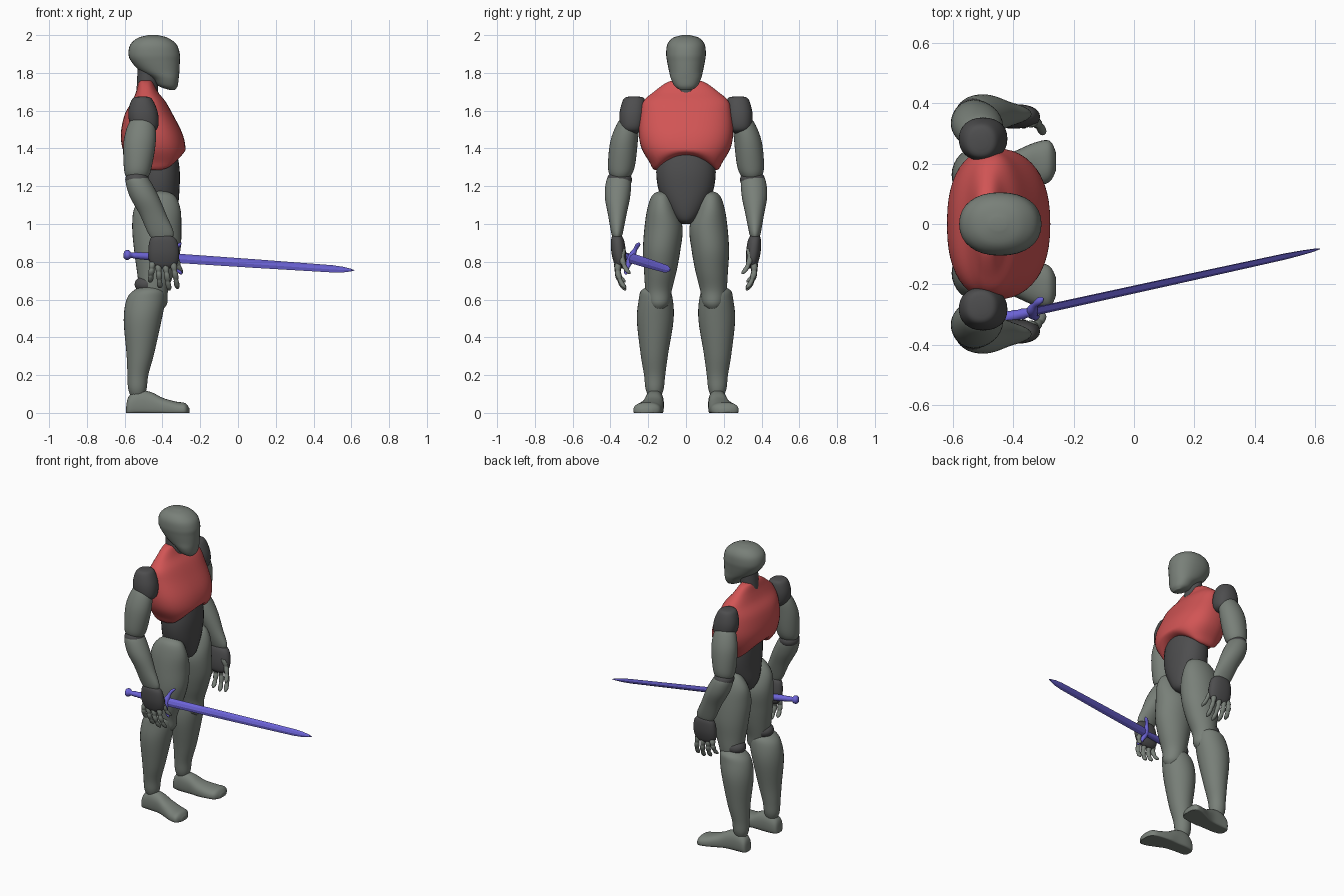
import bpy, bmesh, math
from mathutils import Vector


def material(name, rgb):
    m = bpy.data.materials.new(name)
    m.diffuse_color = (*rgb, 1)
    return m


GREY = material("grey_green", (0.19, 0.215, 0.19))
DARK = material("dark_grey", (0.075, 0.075, 0.077))
RED = material("red", (0.64, 0.09, 0.09))
BLUE = material("violet_blue", (0.15, 0.125, 0.67))


def skin_rings(name, rings, mat, mirror=False, smooth=True):
    """Bridge a list of vertex rings into a closed solid."""
    bm = bmesh.new()
    loops = [[bm.verts.new(p) for p in r] for r in rings]
    n = len(loops[0])
    for a, b in zip(loops, loops[1:]):
        for i in range(n):
            j = (i + 1) % n
            bm.faces.new((a[i], a[j], b[j], b[i]))
    bm.faces.new(loops[0])
    bm.faces.new(loops[-1])
    bmesh.ops.recalc_face_normals(bm, faces=bm.faces)
    for f in bm.faces:
        f.smooth = smooth
    me = bpy.data.meshes.new(name)
    bm.to_mesh(me)
    bm.free()
    me.materials.append(mat)
    ob = bpy.data.objects.new(name, me)
    bpy.context.collection.objects.link(ob)
    if mirror:
        m = ob.modifiers.new("mirror", 'MIRROR')
        m.use_axis = (False, True, False)
        m.use_mirror_merge = False
    return ob


def spline(rows, steps=5):
    """Smooth rows of numbers with a Catmull-Rom curve."""
    out = []
    for i in range(len(rows) - 1):
        p0, p1 = rows[max(i - 1, 0)], rows[i]
        p2, p3 = rows[i + 1], rows[min(i + 2, len(rows) - 1)]
        for s in range(steps):
            t = s / steps
            out.append([0.5 * (2 * b + (c - a) * t + (2 * a - 5 * b + 4 * c - d) * t * t
                               + (3 * b - a - 3 * c + d) * t ** 3)
                        for a, b, c, d in zip(p0, p1, p2, p3)])
    out.append(list(rows[-1]))
    return out


def loft(name, rows, mat, mirror=False, power=2.0, place=None, sides=32):
    """Rows are (height, u0, u1, v0, v1): superellipse slices by their bounds."""
    rings = []
    for h, u0, u1, v0, v1 in spline(rows):
        ring = []
        for k in range(sides):
            a = 2 * math.pi * k / sides
            c, s = math.cos(a), math.sin(a)
            u = (u0 + u1) / 2 + (u1 - u0) / 2 * math.copysign(abs(c) ** (2 / power), c)
            v = (v0 + v1) / 2 + (v1 - v0) / 2 * math.copysign(abs(s) ** (2 / power), s)
            ring.append(place(h, u, v) if place else (u, v, h))
        rings.append(ring)
    return skin_rings(name, rings, mat, mirror)


def centred(rows):
    return [(z, x0, x1, -w, w) for z, x0, x1, w in rows]


def ball(name, c, r, mat):
    rows = [(c[2] + r[2] * math.cos(a), c[0] - r[0] * math.sin(a), c[0] + r[0] * math.sin(a),
             c[1] - r[1] * math.sin(a), c[1] + r[1] * math.sin(a))
            for a in [0.05 + (math.pi - 0.1) * i / 8 for i in range(9)]]
    return loft(name, rows, mat, True)


# Head and neck
loft("head", centred([
    (1.709, -.36, -.335, .03), (1.73, -.42, -.32, .06), (1.77, -.455, -.314, .08),
    (1.81, -.52, -.31, .09), (1.86, -.565, -.308, .10), (1.90, -.58, -.308, .105),
    (1.95, -.57, -.325, .099), (1.985, -.53, -.37, .07), (2.0, -.475, -.425, .02)]),
    GREY, power=2.2)
loft("neck", centred([(1.66, -.54, -.42, .06), (1.75, -.535, -.425, .058),
                      (1.86, -.53, -.43, .056)]), DARK)


# Chest armour with an arched lower rim
def arch(z, x, y):
    if z < 1.4:
        z += 0.09 * max(0, 1 - (y / .16) ** 2) * (1.4 - z) / .13
    return (x, y, z)


loft("chest", centred([
    (1.762, -.51, -.46, .05), (1.75, -.525, -.45, .10), (1.70, -.54, -.425, .17),
    (1.65, -.56, -.385, .225), (1.58, -.60, -.345, .243), (1.48, -.62, -.295, .25),
    (1.40, -.612, -.278, .235), (1.33, -.59, -.288, .195), (1.285, -.56, -.33, .165),
    (1.265, -.50, -.42, .09)]), RED, power=2.4, place=arch, sides=48)
loft("abdomen", centred([
    (1.46, -.52, -.34, .13), (1.3, -.53, -.31, .157), (1.18, -.53, -.31, .145),
    (1.08, -.53, -.32, .10), (1.02, -.50, -.34, .055), (1.0, -.46, -.38, .02)]), DARK, power=2.2)

# Arms
loft("shoulder", [
    (1.675, -.525, -.485, .25, .30), (1.662, -.56, -.455, .22, .33), (1.60, -.58, -.427, .21, .35),
    (1.54, -.575, -.42, .215, .352), (1.50, -.55, -.43, .23, .34), (1.48, -.51, -.46, .26, .30)],
    DARK, True, 2.2)
loft("upper_arm", [
    (1.575, -.53, -.49, .29, .32), (1.54, -.575, -.445, .25, .36), (1.44, -.605, -.435, .255, .40),
    (1.31, -.605, -.455, .27, .413), (1.25, -.592, -.475, .295, .40), (1.215, -.55, -.52, .335, .365)],
    GREY, True)
ball("elbow", (-.535, .352, 1.235), (.062, .066, .05), DARK)
loft("forearm", [
    (1.275, -.56, -.51, .33, .38), (1.24, -.595, -.472, .293, .418), (1.15, -.575, -.422, .295, .43),
    (1.05, -.52, -.38, .315, .413), (.95, -.475, -.34, .335, .395), (.905, -.44, -.37, .35, .38)],
    GREY, True)
loft("palm", [
    (.95, -.43, -.38, .355, .38), (.92, -.465, -.328, .33, .396), (.85, -.475, -.312, .318, .395),
    (.79, -.465, -.322, .32, .38), (.765, -.43, -.36, .335, .365)], DARK, True, 2.3)

# Fingers, each a chain of three jointed segments
FINGERS = [
    ("little_finger", (-.452, .36, .80), (-.465, .325, .69)),
    ("ring_finger", (-.423, .357, .79), (-.413, .322, .66)),
    ("middle_finger", (-.386, .357, .79), (-.364, .322, .648)),
    ("index_finger", (-.345, .357, .80), (-.32, .322, .657)),
    ("thumb", (-.345, .335, .87), (-.30, .30, .735))]
for name, base, tip in FINGERS:
    a, b = Vector(base), Vector(tip)
    rows = []
    for i in range(13):
        t = i / 12
        p = a.lerp(b, t) + Vector((0, .018 * math.sin(math.pi * t), 0))
        r = (.0185 - .005 * t) * (0.8 + 0.2 * abs(math.sin(3 * math.pi * t)))
        if i == 12:
            r = .005
        rows.append((p.z, p.x - r, p.x + r, p.y - r, p.y + r))
    loft(name, rows, GREY, True, sides=12)

# Legs
loft("thigh", [
    (1.175, -.44, -.39, .11, .14), (1.15, -.50, -.335, .08, .18), (1.08, -.55, -.305, .05, .205),
    (.98, -.56, -.30, .018, .22), (.86, -.55, -.305, .03, .228), (.75, -.535, -.335, .05, .222),
    (.65, -.52, -.37, .075, .215), (.58, -.495, -.375, .088, .20), (.545, -.45, -.40, .12, .17)],
    GREY, True)
ball("knee", (-.48, .15, .68), (.067, .062, .05), DARK)
loft("shin", [
    (.675, -.49, -.44, .14, .18), (.65, -.55, -.395, .09, .235), (.60, -.59, -.385, .07, .25),
    (.49, -.605, -.405, .066, .26), (.31, -.59, -.445, .095, .24), (.20, -.585, -.475, .11, .222),
    (.12, -.58, -.485, .12, .212), (.055, -.55, -.51, .15, .18)], GREY, True)

# Feet, lofted from heel to toe and flattened on the ground
loft("foot", [
    (-.592, .155, .185, -.01, .03), (-.58, .13, .21, -.025, .085), (-.53, .118, .216, -.03, .12),
    (-.46, .118, .222, -.03, .11), (-.40, .118, .24, -.03, .08), (-.33, .125, .27, -.03, .06),
    (-.28, .14, .276, -.025, .052), (-.258, .18, .235, -.01, .025)],
    GREY, True, 2.4, lambda x, y, z: (x, y, max(z, 0)))

# Sword: d runs along it, g across the guard, n through the flat of the blade
O = Vector((-.582, -.345, .836))
d = (Vector((.614, -.083, .755)) - O).normalized()
g = Vector((-.03, .4, .916))
g = (g - d * g.dot(d)).normalized()
n = d.cross(g)
HEX = [(1, 0), (.35, 1), (-.35, 1), (-1, 0), (-.35, -1), (.35, -1)]
skin_rings("blade", [[O + d * t + g * (w * a) + n * (h * b) for a, b in HEX] for t, w, h in [
    (.26, .027, .011), (.70, .025, .010), (1.11, .021, .008), (1.17, .016, .006),
    (1.21, .008, .004), (1.23, .001, .001)]], BLUE, smooth=False)

# Pommel and ridged grip as one turned profile
CIRCLE = [(math.cos(2 * math.pi * k / 16), math.sin(2 * math.pi * k / 16)) for k in range(16)]
profile = [(-.024, .006), (-.02, .02), (-.008, .027), (.004, .025), (.016, .015)]
profile += [(.03 + .0125 * i, .0155 + .004 * math.sin(math.pi * i / 16) + .0018 * (i % 2))
            for i in range(18)] + [(.265, .016)]
skin_rings("grip", [[O + d * t + (g * a + n * b) * r for a, b in CIRCLE] for t, r in profile], BLUE)

# Cross guard, ends swept towards the blade
guard = spline([(-.092, .003), (-.08, .012), (-.05, .011), (-.02, .018), (.02, .018),
                (.05, .011), (.08, .012), (.092, .003)], 3)
skin_rings("guard", [[O + d * (.25 + 4.5 * s * s + r * a) + g * s + n * (r * b) for a, b in CIRCLE]
                     for s, r in guard], BLUE)
